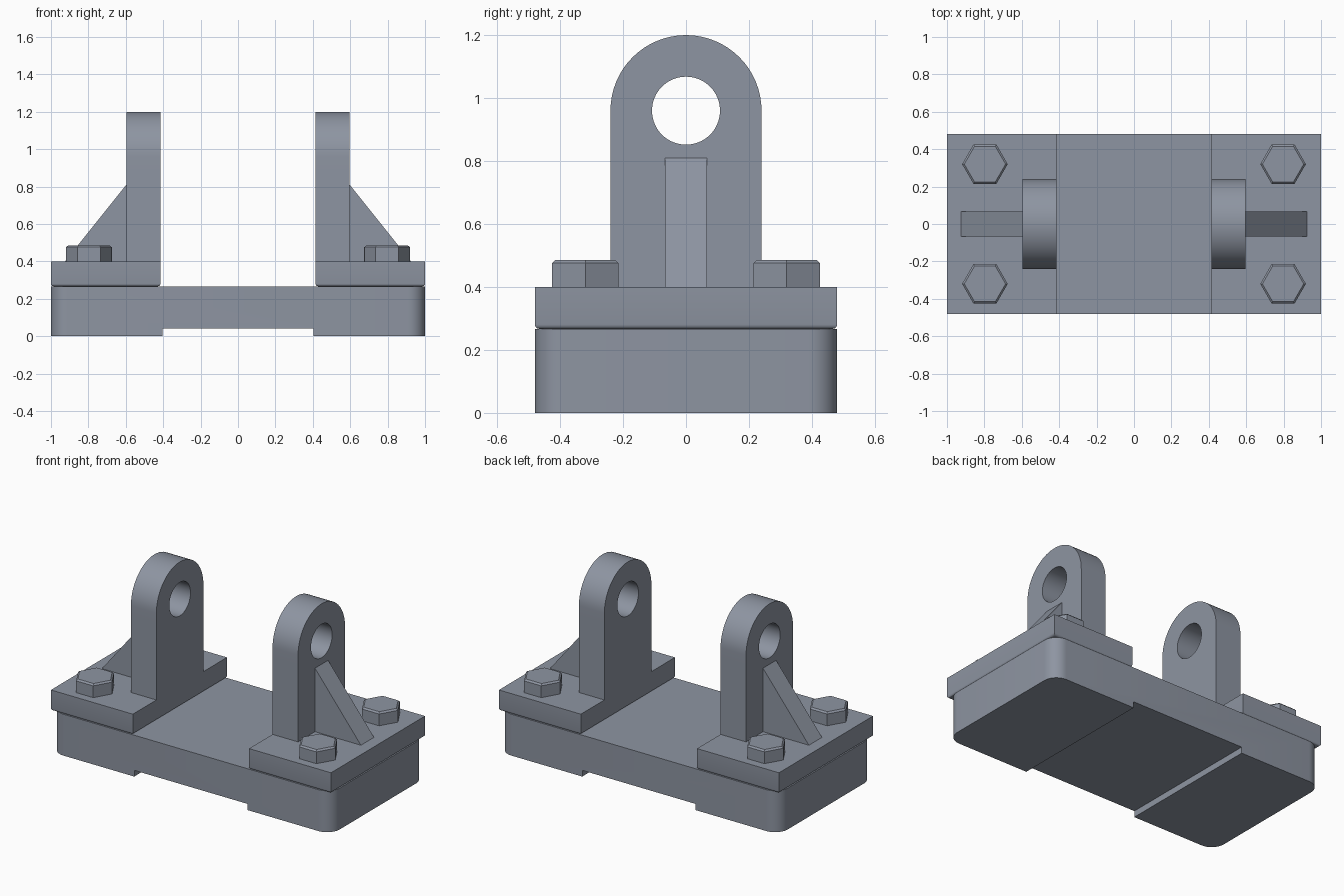
import bpy, bmesh, math

if "Cube" in bpy.data.objects:
    bpy.data.objects.remove(bpy.data.objects["Cube"])

steel = bpy.data.materials.new("blue_grey_steel")
steel.diffuse_color = (0.27, 0.30, 0.36, 1)
steel.use_nodes = True
steel.node_tree.nodes["Principled BSDF"].inputs["Base Color"].default_value = steel.diffuse_color


def finish(name, bm, smooth=True):
    bmesh.ops.recalc_face_normals(bm, faces=bm.faces)
    mesh = bpy.data.meshes.new(name)
    bm.to_mesh(mesh)
    bm.free()
    mesh.materials.append(steel)
    ob = bpy.data.objects.new(name, mesh)
    bpy.context.collection.objects.link(ob)
    if smooth:
        bpy.ops.object.select_all(action='DESELECT')
        ob.select_set(True)
        bpy.context.view_layer.objects.active = ob
        bpy.ops.object.shade_smooth_by_angle(angle=math.radians(30))
    return ob


def box(bm, x0, x1, y0, y1, z0, z1):
    verts = bmesh.ops.create_cube(bm, size=1)["verts"]
    for v in verts:
        v.co.x = x1 if v.co.x > 0 else x0
        v.co.y = y1 if v.co.y > 0 else y0
        v.co.z = z1 if v.co.z > 0 else z0


def prism(bm, points, offset):
    face = bm.faces.new([bm.verts.new(p) for p in points])
    ext = bmesh.ops.extrude_face_region(bm, geom=[face])["geom"]
    bmesh.ops.translate(bm, vec=offset, verts=[e for e in ext if isinstance(e, bmesh.types.BMVert)])


# Base block: stepped side profile with a shallow channel, rounded vertical corners
bm = bmesh.new()
profile = [(-1, 0), (-0.405, 0), (-0.405, 0.04), (0.405, 0.04),
           (0.405, 0), (1, 0), (1, 0.267), (-1, 0.267)]
prism(bm, [(x, -0.48, z) for x, z in profile], (0, 0.96, 0))
corners = [e for e in bm.edges if all(abs(v.co.x) > 0.99 for v in e.verts)
           and abs(e.verts[0].co.z - e.verts[1].co.z) > 0.1]
bmesh.ops.bevel(bm, geom=corners, offset=0.09, segments=10, profile=0.5, affect='EDGES')
finish("base_block", bm)

for side, s in (("left", -1), ("right", 1)):
    # Mounting plate with a rounded lower rim
    bm = bmesh.new()
    xs = sorted((s * 0.415, s * 1.0))
    box(bm, *xs, -0.48, 0.48, 0.267, 0.4)
    rim = [e for e in bm.edges if all(v.co.z < 0.3 for v in e.verts)]
    bmesh.ops.bevel(bm, geom=rim, offset=0.014, segments=4, profile=0.5, affect='EDGES')
    finish(side + "_plate", bm)

    # Upright lug: arched outline bridged to a through hole
    bm = bmesh.new()
    n, zc, r, hole = 64, 0.96, 0.24, 0.108
    rings = []
    for x in (s * 0.415, s * 0.597):
        outer, inner = [], []
        for i in range(n):
            a = 2 * math.pi * i / n
            c, d = math.cos(a), math.sin(a)
            if d >= -1e-6:
                y, z = r * c, zc + r * d
            else:
                # lower half of the outline is a straight-sided rectangle
                t = (i - n / 2) / (n / 2)
                if t <= 0.25:
                    y, z = -r, zc - (zc - 0.4) * t * 4
                elif t <= 0.75:
                    y, z = -r + 2 * r * (t - 0.25) * 2, 0.4
                else:
                    y, z = r, 0.4 + (zc - 0.4) * (t - 0.75) * 4
            outer.append(bm.verts.new((x, y, z)))
            inner.append(bm.verts.new((x, hole * c, zc + hole * d)))
        rings.append((outer, inner))
    (o0, i0), (o1, i1) = rings
    for a, b in ((o0, i0), (o1, i1), (o0, o1), (i0, i1)):
        for k in range(n):
            m = (k + 1) % n
            bm.faces.new((a[k], a[m], b[m], b[k]))
    finish(side + "_lug", bm)

    # Triangular stiffening rib
    bm = bmesh.new()
    tri = [(0.597, 0.4), (0.925, 0.4), (0.597, 0.81)]
    prism(bm, [(s * x, -0.067, z) for x, z in tri], (0, 0.134, 0))
    finish(side + "_rib", bm, smooth=False)

    # Hexagonal bolt heads with chamfered tops
    for end, t in (("front", -1), ("back", 1)):
        bm = bmesh.new()
        hexagon = [(s * 0.797 + 0.122 * math.cos(k * math.pi / 3),
                    t * 0.32 + 0.122 * math.sin(k * math.pi / 3), 0.4) for k in range(6)]
        prism(bm, hexagon, (0, 0, 0.086))
        top = [e for e in bm.edges if all(v.co.z > 0.45 for v in e.verts)]
        bmesh.ops.bevel(bm, geom=top, offset=0.01, segments=1, affect='EDGES')
        finish(f"{side}_{end}_bolt", bm, smooth=False)
